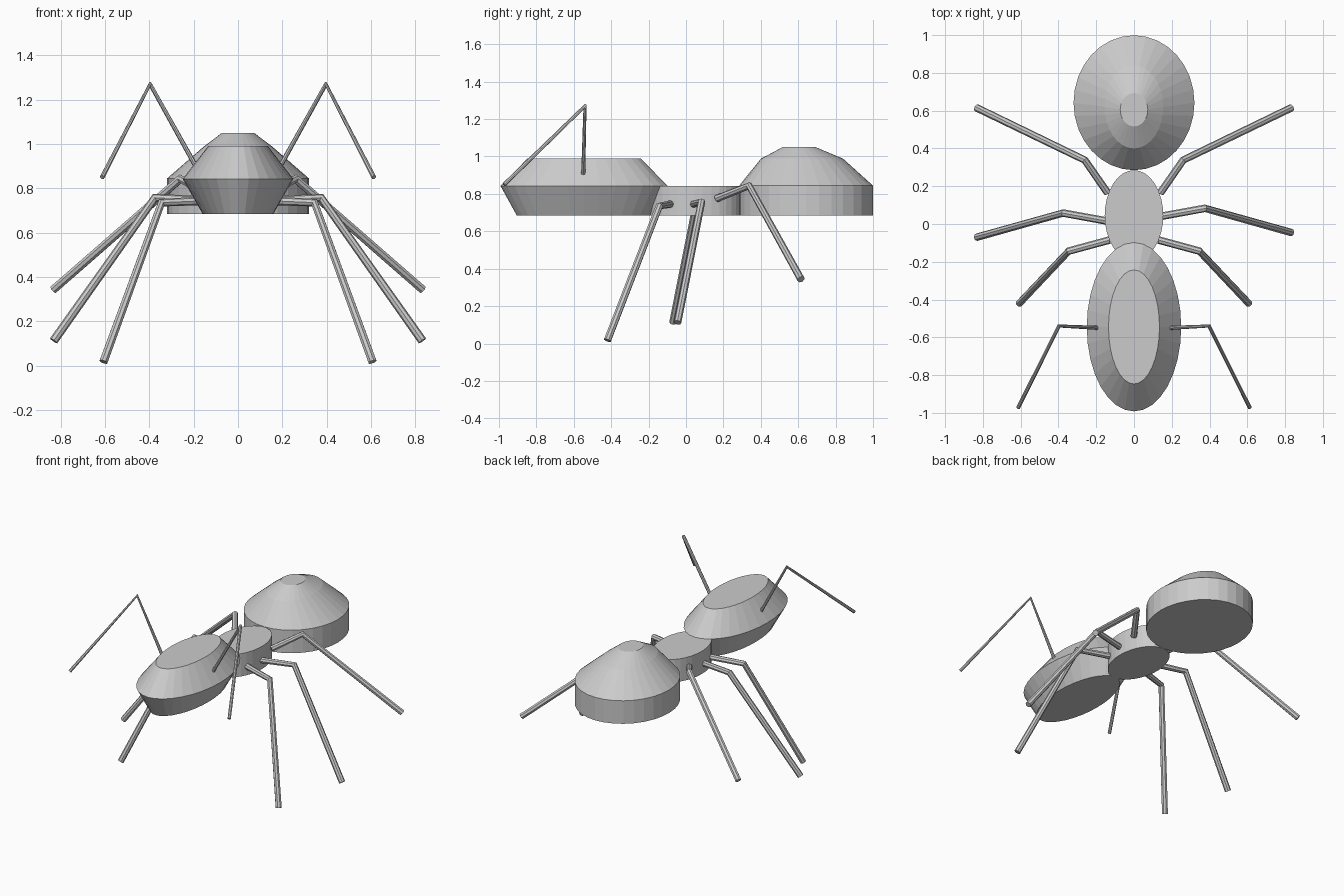
import bpy, bmesh
from math import sin, cos, tau

if "Cube" in bpy.data.objects:
    bpy.data.objects.remove(bpy.data.objects["Cube"])

SIDES = 32


def body(name, rings):
    """Stack of elliptical rings: (z, centre y, x radius, y radius), capped flat."""
    bm = bmesh.new()
    loops = []
    for z, cy, rx, ry in rings:
        loops.append([bm.verts.new((rx * cos(tau * i / SIDES), cy + ry * sin(tau * i / SIDES), z))
                      for i in range(SIDES)])
    for a, b in zip(loops, loops[1:]):
        for i in range(SIDES):
            j = (i + 1) % SIDES
            bm.faces.new((a[i], a[j], b[j], b[i]))
    bm.faces.new(loops[0][::-1])
    bm.faces.new(loops[-1])
    mesh = bpy.data.meshes.new(name)
    bm.to_mesh(mesh)
    bm.free()
    bpy.context.collection.objects.link(bpy.data.objects.new(name, mesh))


def limb(name, points, radius, side, shift=0.0):
    """Bent eight-sided rod through the given points."""
    curve = bpy.data.curves.new(name, 'CURVE')
    curve.dimensions = '3D'
    curve.bevel_depth = radius
    curve.bevel_resolution = 2
    curve.use_fill_caps = True
    spline = curve.splines.new('POLY')
    spline.points.add(len(points) - 1)
    for p, (x, y, z) in zip(spline.points, points):
        p.co = (side * x, y + shift, z, 1)
    spline.use_smooth = False
    bpy.context.collection.objects.link(bpy.data.objects.new(name, curve))


# Body segments
body("abdomen", [(0.685, 0.642, 0.32, 0.357), (0.845, 0.642, 0.32, 0.357),
                 (0.988, 0.62, 0.155, 0.22), (1.05, 0.605, 0.073, 0.088)])
body("thorax", [(0.685, 0.045, 0.155, 0.24), (0.843, 0.045, 0.155, 0.24)])
body("head", [(0.685, -0.545, 0.16, 0.36), (0.843, -0.545, 0.25, 0.447),
              (0.99, -0.545, 0.135, 0.302)])

# Legs and antennae, mirrored left and right
limbs = {
    "front_leg": ([(0.13, -0.085, 0.745), (0.345, -0.143, 0.735), (0.607, -0.42, 0.017)], 0.02),
    "middle_leg": ([(0.14, 0.04, 0.745), (0.375, 0.083, 0.757), (0.832, -0.045, 0.112)], 0.02),
    "rear_leg": ([(0.14, 0.165, 0.775), (0.26, 0.338, 0.843), (0.833, 0.615, 0.343)], 0.02),
    "antenna": ([(0.185, -0.55, 0.89), (0.397, -0.54, 1.27), (0.613, -0.972, 0.85)], 0.011),
}
for name, (points, radius) in limbs.items():
    for label, side in (("left", -1), ("right", 1)):
        shift = -0.025 if name == "middle_leg" and side < 0 else 0.0
        limb(f"{label}_{name}", points, radius, side, shift)
